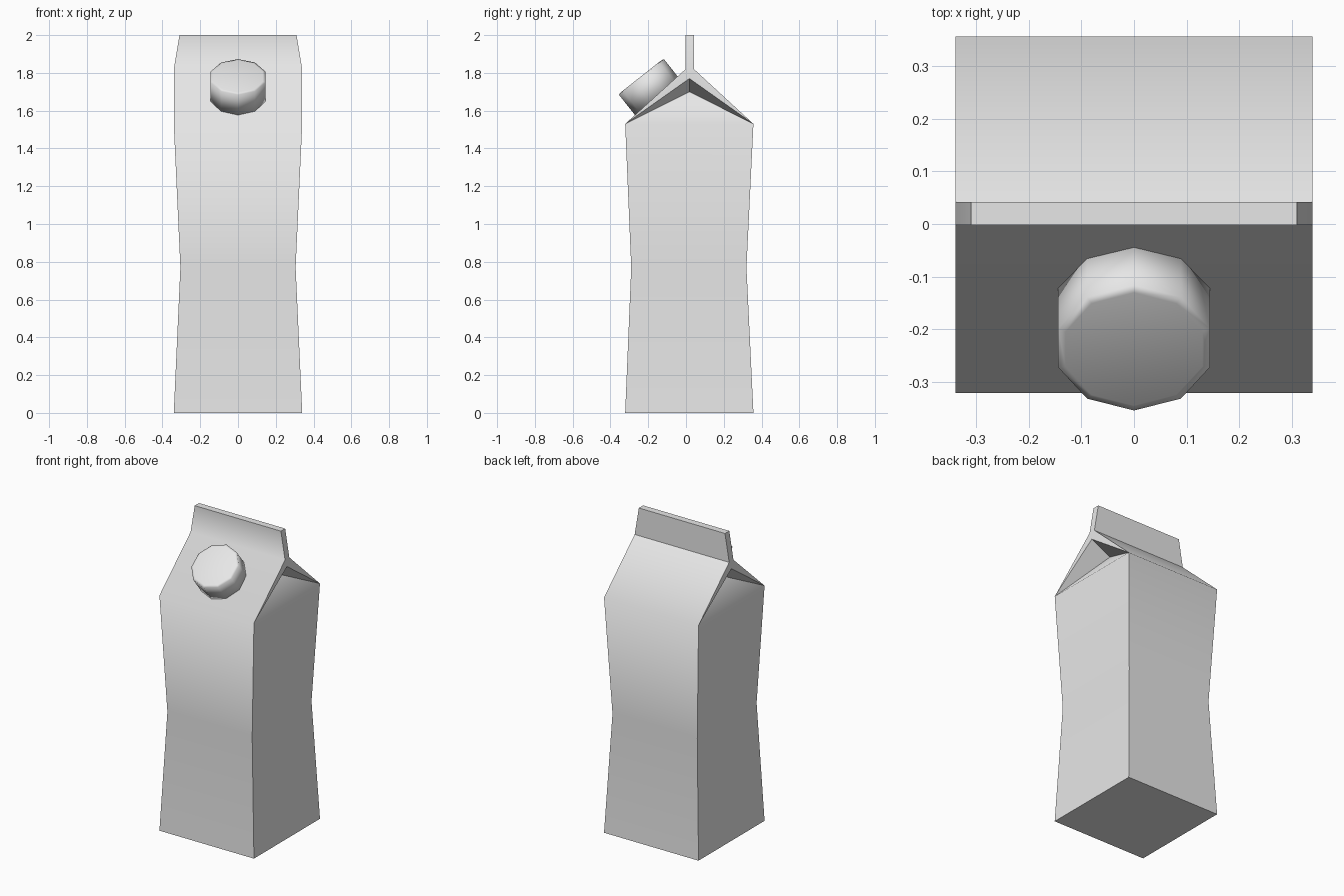
import bpy, bmesh, math
from mathutils import Matrix, Vector

cube = bpy.data.objects.get("Cube")
if cube:
    bpy.data.objects.remove(cube, do_unlink=True)

# Single carton colour
grey = bpy.data.materials.new("pale_grey")
grey.use_nodes = True
grey.diffuse_color = (0.8, 0.8, 0.8, 1)
grey.node_tree.nodes["Principled BSDF"].inputs["Base Color"].default_value = grey.diffuse_color


def add_object(name, bm, angle):
    bmesh.ops.recalc_face_normals(bm, faces=bm.faces)
    mesh = bpy.data.meshes.new(name)
    bm.to_mesh(mesh)
    bm.free()
    mesh.materials.append(grey)
    obj = bpy.data.objects.new(name, mesh)
    bpy.context.collection.objects.link(obj)
    bpy.ops.object.select_all(action="DESELECT")
    obj.select_set(True)
    bpy.context.view_layer.objects.active = obj
    bpy.ops.object.shade_smooth_by_angle(angle=math.radians(angle))
    return obj


# Carton: waisted body, gable roof and top fin as stacked rings
# Each ring: half width, front y, back y, height
RINGS = [(0.34, -0.322, 0.357, 0), (0.305, -0.29, 0.32, 0.77),
         (0.34, -0.322, 0.357, 1.53), (0.34, -0.002, 0.042, 1.82),
         (0.31, -0.002, 0.042, 2)]
SHOULDER = 2
bm = bmesh.new()
rings = [[bm.verts.new(p) for p in ((-w, f, z), (w, f, z), (w, b, z), (-w, b, z))]
         for w, f, b, z in RINGS]
bm.faces.new(rings[0])
bm.faces.new(rings[-1])
for level, (low, high) in enumerate(zip(rings, rings[1:])):
    for i in range(4):
        if level == SHOULDER and i % 2:
            continue  # gable ends are folded below
        j = (i + 1) % 4
        bm.faces.new((low[i], low[j], high[j], high[i]))

# Gable ends: thin roof rim with the side panel folded inward beneath it
for side, i, j in ((1, 1, 2), (-1, 0, 3)):
    front, back = rings[SHOULDER][i], rings[SHOULDER][j]
    ridge_f, ridge_b = rings[SHOULDER + 1][i], rings[SHOULDER + 1][j]
    rim = bm.verts.new((side * 0.34, 0.018, 1.77))
    fold = bm.verts.new((side * 0.2, 0.018, 1.7))
    for face in ((front, rim, ridge_f), (ridge_f, rim, ridge_b), (back, ridge_b, rim),
                 (front, fold, rim), (back, rim, fold), (front, back, fold)):
        bm.faces.new(face)

carton = add_object("carton", bm, 53)

# Crisp crease where the back roof panel meets the fin
verts = carton.data.vertices
for edge in carton.data.edges:
    a, b = (verts[k].co for k in edge.vertices)
    if all(abs(p.z - 1.82) < 0.01 and p.y > 0.03 for p in (a, b)):
        edge.use_edge_sharp = True

# Ten-sided screw cap standing square on the front roof panel
bm = bmesh.new()
bmesh.ops.create_cone(bm, cap_ends=True, segments=10, radius1=0.152, radius2=0.152, depth=0.15)
bm.faces.ensure_lookup_table()
top = max(bm.faces, key=lambda f: f.calc_center_median().z)
bmesh.ops.inset_region(bm, faces=[top], thickness=0.015, depth=0.004)
axis = Vector((0, -0.62, 0.785)).normalized()
centre = Vector((0, -0.237, 1.78)) - axis * 0.077
tilt = Matrix.Rotation(math.atan2(0.62, 0.785), 4, "X")
bm.transform(Matrix.Translation(centre) @ tilt)
add_object("screw_cap", bm, 100)
